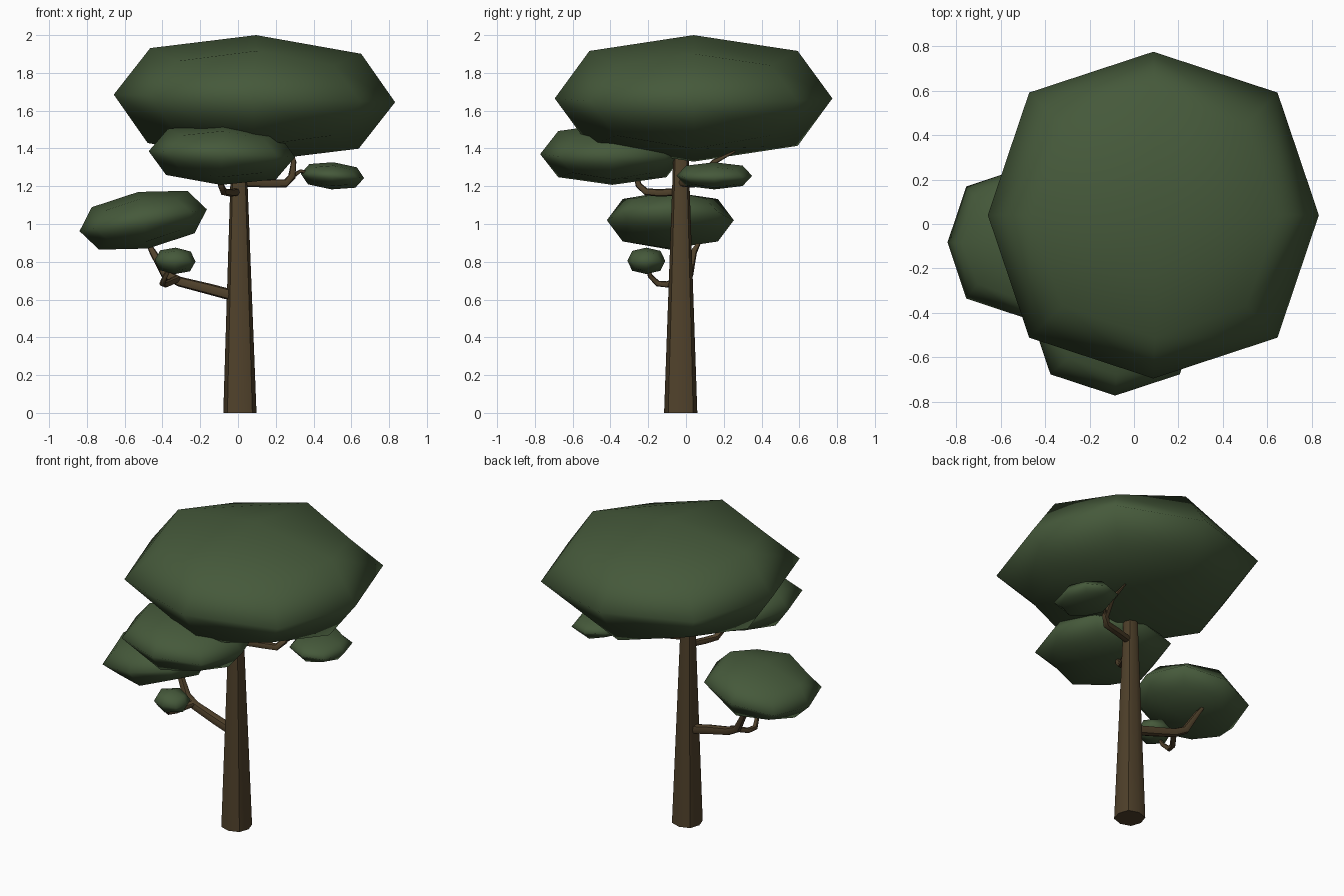
import bpy, bmesh
from mathutils import Vector

if "Cube" in bpy.data.objects:
    bpy.data.objects.remove(bpy.data.objects["Cube"])


def material(name, color):
    m = bpy.data.materials.new(name)
    m.diffuse_color = (*color, 1)
    m.use_nodes = True
    m.node_tree.nodes["Principled BSDF"].inputs["Base Color"].default_value = m.diffuse_color
    return m


LEAF = material("leaf_green", (0.06, 0.10, 0.043))
BARK = material("bark_brown", (0.08, 0.053, 0.024))


def finish(obj, mat):
    obj.data.materials.append(mat)
    for p in obj.data.polygons:
        p.use_smooth = True


def foliage(name, center, half, tilt=0.0):
    # Cube rounded by one subdivision step
    bpy.ops.mesh.primitive_cube_add(size=2, location=center, rotation=(0, tilt, 0))
    obj = bpy.context.object
    obj.name = name
    obj.scale = half
    sub = obj.modifiers.new("round", 'SUBSURF')
    sub.levels = sub.render_levels = 1
    sub.use_limit_surface = False
    finish(obj, LEAF)


def limb(name, path, hint=(0, 1, 0)):
    # Rounded-square tube through (x, y, z, radius) points
    pts = [Vector(p[:3]) for p in path]
    section = [(1, 0), (.75, .75), (0, 1), (-.75, .75),
               (-1, 0), (-.75, -.75), (0, -1), (.75, -.75)]
    bm = bmesh.new()
    rings = []
    for i, p in enumerate(pts):
        a, b = pts[max(i - 1, 0)], pts[min(i + 1, len(pts) - 1)]
        t = (b - a).normalized()
        u = Vector(hint).cross(t).normalized()
        v = t.cross(u)
        r = path[i][3]
        rings.append([bm.verts.new(p + u * r * x + v * r * y) for x, y in section])
    for lo, hi in zip(rings, rings[1:]):
        for k in range(8):
            n = (k + 1) % 8
            bm.faces.new((lo[k], lo[n], hi[n], hi[k]))
    bm.faces.new(rings[0][::-1])
    bm.faces.new(rings[-1])
    bmesh.ops.recalc_face_normals(bm, faces=bm.faces)
    mesh = bpy.data.meshes.new(name)
    bm.to_mesh(mesh)
    bm.free()
    obj = bpy.data.objects.new(name, mesh)
    bpy.context.collection.objects.link(obj)
    finish(obj, BARK)
    bpy.context.view_layer.objects.active = obj
    bpy.ops.object.select_all(action='DESELECT')
    obj.select_set(True)
    bpy.ops.object.shade_smooth_by_angle(angle=0.7)


# Foliage clumps
foliage("main_canopy", (0.087, 0.04, 1.665), (0.745, 0.735, 0.335), 0.027)
foliage("front_canopy", (-0.085, -0.39, 1.37), (0.388, 0.382, 0.163), 0.04)
foliage("left_canopy", (-0.502, -0.083, 1.02), (0.342, 0.336, 0.152), -0.17)
foliage("right_tuft", (0.5, 0.15, 1.255), (0.168, 0.2, 0.072), 0.07)
foliage("lower_tuft", (-0.333, -0.21, 0.805), (0.108, 0.1, 0.07), 0.04)

# Trunk
limb("trunk", [(0.01, -0.028, 0, 0.088), (0.005, -0.027, 1.2, 0.046),
               (0.005, -0.027, 1.35, 0.041)])

# Left branch and its twig
limb("left_branch", [(0.0, -0.03, 0.615, 0.03), (-0.15, -0.02, 0.655, 0.029),
                     (-0.31, 0.0, 0.695, 0.026), (-0.385, 0.015, 0.735, 0.024),
                     (-0.45, 0.04, 0.85, 0.018), (-0.5, 0.09, 0.94, 0.005)])
limb("left_twig", [(-0.32, -0.01, 0.71, 0.018), (-0.385, -0.1, 0.68, 0.017),
                   (-0.40, -0.15, 0.685, 0.016), (-0.385, -0.19, 0.725, 0.013),
                   (-0.34, -0.21, 0.80, 0.006)], (1, 0, 0))

# Right branch and its twig
limb("right_branch", [(0.03, -0.02, 1.22, 0.022), (0.15, 0.02, 1.215, 0.022),
                      (0.25, 0.045, 1.215, 0.022), (0.285, 0.075, 1.25, 0.02),
                      (0.295, 0.15, 1.33, 0.014), (0.285, 0.26, 1.385, 0.005)])
limb("right_twig", [(0.285, 0.08, 1.25, 0.012), (0.33, 0.11, 1.28, 0.01),
                    (0.42, 0.14, 1.265, 0.006)])

# Front branch
limb("front_branch", [(0.0, -0.04, 1.17, 0.02), (-0.04, -0.14, 1.165, 0.02),
                      (-0.075, -0.21, 1.17, 0.019), (-0.09, -0.25, 1.205, 0.017),
                      (-0.095, -0.28, 1.30, 0.008)], (1, 0, 0))
